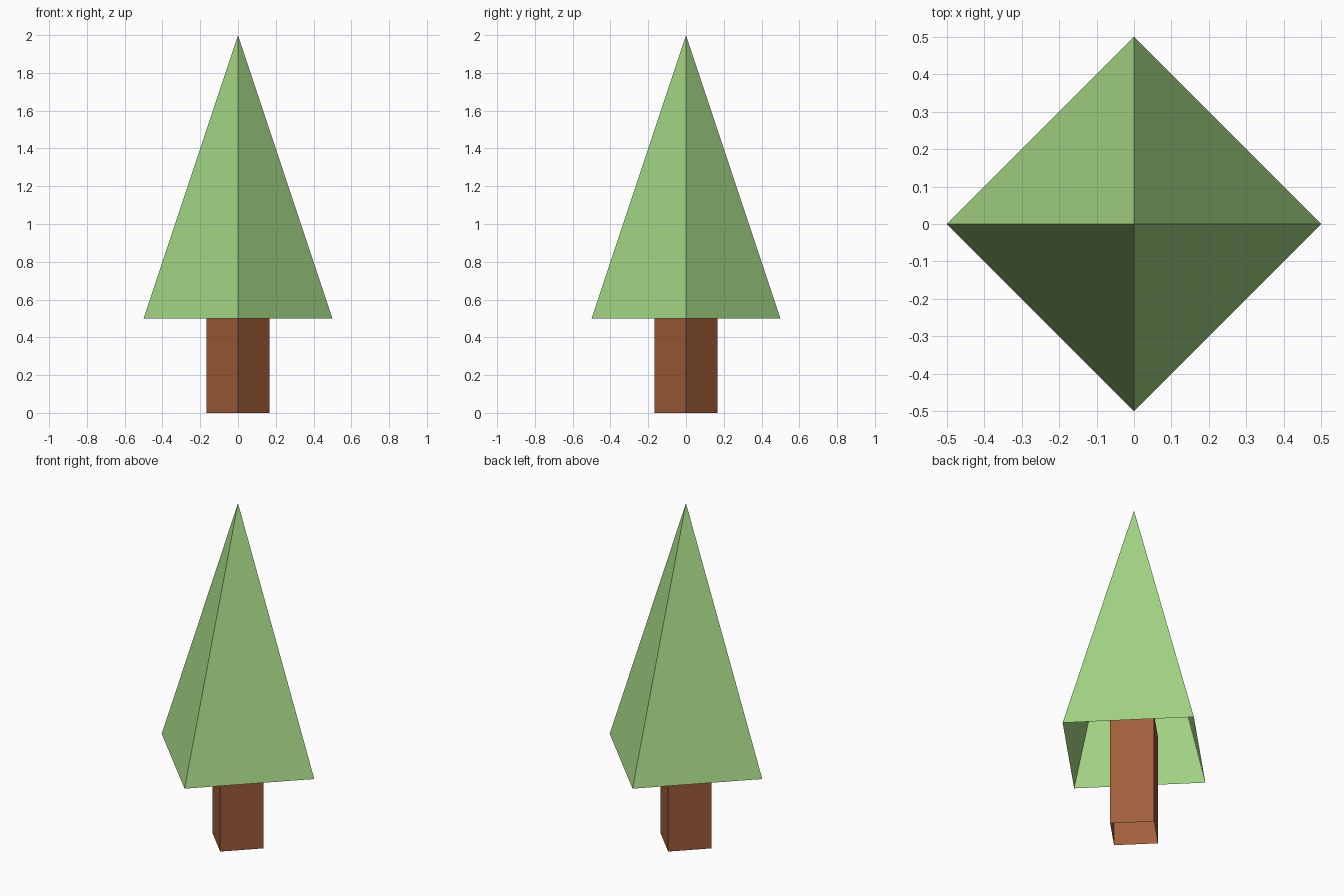
import bpy

if "Cube" in bpy.data.objects:
    bpy.data.objects.remove(bpy.data.objects["Cube"])


def material(name, rgb):
    """Flat material from sRGB 0-255 values."""
    mat = bpy.data.materials.new(name)
    lin = [((c / 255 + 0.055) / 1.055) ** 2.4 for c in rgb]
    mat.diffuse_color = (*lin, 1.0)
    mat.use_nodes = True
    mat.node_tree.nodes["Principled BSDF"].inputs["Base Color"].default_value = mat.diffuse_color
    return mat


def open_cone(name, r_bottom, r_top, z_bottom, z_top, mat):
    """Four-sided, uncapped cone with its corners on the x and y axes."""
    bpy.ops.mesh.primitive_cone_add(
        vertices=4, radius1=r_bottom, radius2=r_top, depth=z_top - z_bottom,
        end_fill_type='NOTHING', location=(0, 0, (z_bottom + z_top) / 2))
    obj = bpy.context.object
    obj.name = name
    obj.data.materials.append(mat)
    return obj


# Square trunk, open at the ends, reaching up inside the foliage
open_cone("trunk", 1 / 6, 1 / 6, 0.0, 2 / 3, material("bark brown", (160, 94, 58)))

# Hollow pyramid of foliage, open underneath
open_cone("foliage", 0.5, 0.0, 0.5, 2.0, material("leaf green", (163, 212, 132)))
